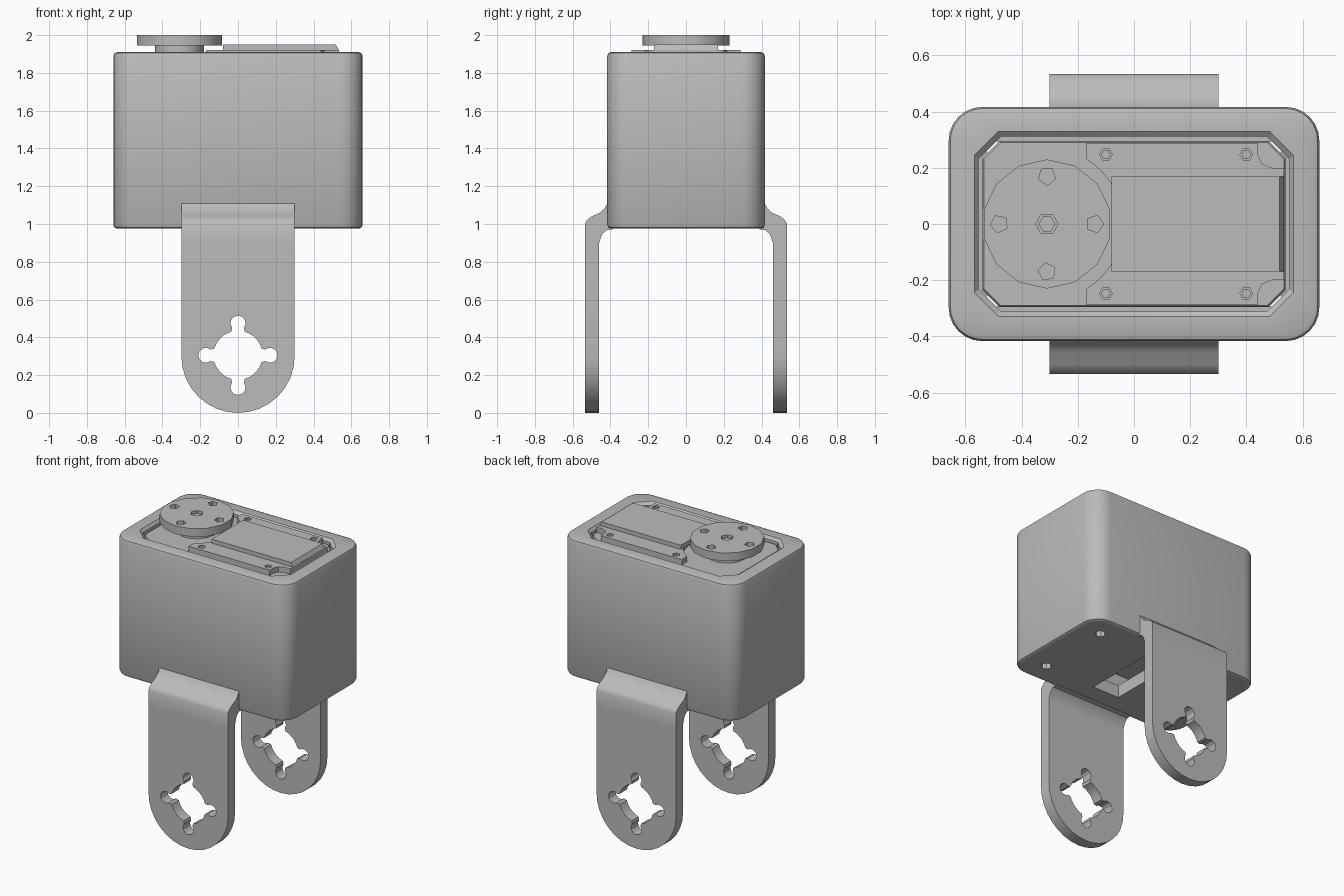
import bpy, bmesh
from math import sin, cos, pi, radians
from mathutils import Matrix

cube = bpy.data.objects.get("Cube")
if cube:
    bpy.data.objects.remove(cube)

GREY = (0.5, 0.5, 0.5, 1)
mat = bpy.data.materials.new("plain_grey")
mat.use_nodes = True
mat.diffuse_color = GREY
mat.node_tree.nodes["Principled BSDF"].inputs["Base Color"].default_value = GREY

UP = Matrix.Identity(3)                                # outline seen from above
FRONT = Matrix(((1, 0, 0), (0, 0, -1), (0, 1, 0)))     # outline in x, z
SIDE = Matrix(((0, 0, 1), (1, 0, 0), (0, 1, 0)))       # outline in y, z


def finish(name, bm):
    bmesh.ops.remove_doubles(bm, verts=bm.verts, dist=0.0001)
    bmesh.ops.recalc_face_normals(bm, faces=bm.faces)
    mesh = bpy.data.meshes.new(name)
    bm.to_mesh(mesh)
    bm.free()
    mesh.materials.append(mat)
    obj = bpy.data.objects.new(name, mesh)
    bpy.context.collection.objects.link(obj)
    bpy.ops.object.select_all(action='DESELECT')
    obj.select_set(True)
    bpy.context.view_layer.objects.active = obj
    bpy.ops.object.shade_smooth_by_angle(angle=radians(32))
    return obj


def plate(name, loops, low, high, axes=UP):
    """Extrude an outline (first loop) with holes (other loops)."""
    curve = bpy.data.curves.new(name, 'CURVE')
    curve.dimensions = '2D'
    curve.fill_mode = 'BOTH'
    curve.extrude = (high - low) / 2
    for loop in loops:
        spline = curve.splines.new('POLY')
        spline.points.add(len(loop) - 1)
        for point, (u, v) in zip(spline.points, loop):
            point.co = (u, v, 0, 1)
        spline.use_cyclic_u = True
    temp = bpy.data.objects.new(name + "_outline", curve)
    bpy.context.collection.objects.link(temp)
    bpy.context.view_layer.update()
    mesh = bpy.data.meshes.new_from_object(
        temp.evaluated_get(bpy.context.evaluated_depsgraph_get()))
    bpy.data.objects.remove(temp)
    bm = bmesh.new()
    bm.from_mesh(mesh)
    bpy.data.meshes.remove(mesh)
    shift = Matrix.Translation((0, 0, (low + high) / 2))
    bm.transform(axes.to_4x4() @ shift)
    return finish(name, bm)


def loft(name, rings, cap_start=False, cap_end=False):
    bm = bmesh.new()
    rows = [[bm.verts.new((x, y, z)) for x, y in ring] for ring, z in rings]
    n = len(rows[0])
    for a, b in zip(rows, rows[1:]):
        for i in range(n):
            j = (i + 1) % n
            bm.faces.new((a[i], a[j], b[j], b[i]))
    if cap_start:
        bm.faces.new(rows[0])
    if cap_end:
        bm.faces.new(rows[-1])
    return finish(name, bm)


def circle(x, y, r, n, start=0.0, sweep=2 * pi):
    steps = n if sweep == 2 * pi else n - 1
    return [(x + r * cos(start + sweep * i / steps),
             y + r * sin(start + sweep * i / steps)) for i in range(n)]


def rectangle(hx, hy, r, chamfer=False, n=7):
    """Rectangle with rounded or chamfered corners, same point count."""
    pts = []
    for k, (sx, sy) in enumerate(((1, 1), (-1, 1), (-1, -1), (1, -1))):
        arc = circle(sx * (hx - r), sy * (hy - r), r, n, k * pi / 2, pi / 2)
        if chamfer:
            (ax, ay), (bx, by) = arc[0], arc[-1]
            arc = [(ax + (bx - ax) * t / (n - 1), ay + (by - ay) * t / (n - 1))
                   for t in range(n)]
        pts += arc
    return pts


# Housing: rounded shell with a chamfered opening on top
HX, HY = 0.66, 0.417
soft = rectangle(HX - 0.02, HY - 0.02, 0.10)
mid = rectangle(HX - 0.006, HY - 0.006, 0.114)
full = rectangle(HX, HY, 0.12)
mouth = rectangle(0.568, 0.33, 0.085, True)
well = rectangle(0.553, 0.312, 0.08, True)
loft("housing", [(soft, 0.975), (mid, 0.981), (full, 0.995), (full, 1.89),
                 (mid, 1.904), (soft, 1.91), (mouth, 1.91), (well, 1.892),
                 (well, 1.06)])

# Housing floor with a cable slot and four screw holes
slot = [(-0.1, -0.27), (0.1, -0.27), (0.1, 0.27), (-0.1, 0.27)]
screws = [circle(x, y, 0.035, 8) for x in (-0.49, 0.49) for y in (-0.26, 0.26)]
plate("housing_floor", [soft, slot] + screws, 0.975, 1.06)

# Motor block inside the housing
block = rectangle(0.54, 0.295, 0.06, True)
block_low = rectangle(0.535, 0.29, 0.06, True)
loft("motor_block", [(block_low, 1.15), (block, 1.16), (block, 1.875),
                     (block_low, 1.885)], True, True)

# Stepped cover: curved around the disc, notched at the far corners
half = [(-0.17, 0.288), (0.44, 0.288), (0.44, 0.25), (0.455, 0.215),
        (0.49, 0.2), (0.535, 0.2)]
a = radians(58.8)
cover = half + [(x, -y) for x, y in reversed(half)] + circle(-0.31, 0, 0.27, 15, -a, 2 * a)
cover_holes = [circle(x, y, 0.023, 6) for x in (-0.1, 0.4) for y in (-0.247, 0.247)]
plate("motor_cover", [cover] + cover_holes, 1.88, 1.922)
for x in (-0.1, 0.4):
    for y in (-0.247, 0.247):
        plate("cover_screw", [circle(x, y, 0.017, 6)], 1.88, 1.912)

# Raised label panel with a sloped far end
panel = [(-0.08, 1.92), (0.535, 1.92), (0.518, 1.95), (-0.08, 1.95)]
spin = Matrix(((1, 0, 0), (0, 0, 1), (0, 1, 0)))
plate("raised_panel", [panel], -0.17, 0.17, spin)

# Output disc on its hub, with drive holes
plate("disc_hub", [circle(-0.31, 0, 0.13, 14)], 1.88, 1.946)
holes = [circle(-0.31 + 0.17 * cos(k * pi / 2), 0.17 * sin(k * pi / 2), 0.032, 5, k)
         for k in range(4)]
plate("output_disc", [circle(-0.31, 0, 0.23, 14, pi / 14)] + holes
      + [circle(-0.31, 0, 0.04, 6)], 1.945, 2.0)
plate("disc_screw", [circle(-0.31, 0, 0.03, 6)], 1.94, 1.985)

# Mounting legs: round-ended plates with a four-lobed hole, bent into the housing
CZ = 0.305
lobed = []
for k in range(4):
    d = k * pi / 2
    lobed += circle(0.17 * cos(d), CZ + 0.17 * sin(d), 0.04, 9,
                    d - radians(130), radians(260))
    lobed += circle(0, CZ, 0.13, 6, d + radians(16), radians(58))
outline = [(0.3, 0.9), (-0.3, 0.9)] + circle(0, 0.3, 0.3, 17, pi, pi)
neck = [(0.46, 0.9), (0.535, 0.9), (0.535, 1.0), (0.525, 1.02), (0.5, 1.04),
        (0.455, 1.06), (0.432, 1.082), (0.416, 1.11), (0.39, 1.11),
        (0.39, 0.972), (0.42, 0.968), (0.445, 0.945)]
for side, s in (("front", -1), ("back", 1)):
    low, high = sorted((-s * 0.46, -s * 0.535))
    plate(side + "_leg", [outline, lobed], low, high, FRONT)
    plate(side + "_leg_bend", [[(s * y, z) for y, z in neck]], -0.3, 0.3, SIDE)
